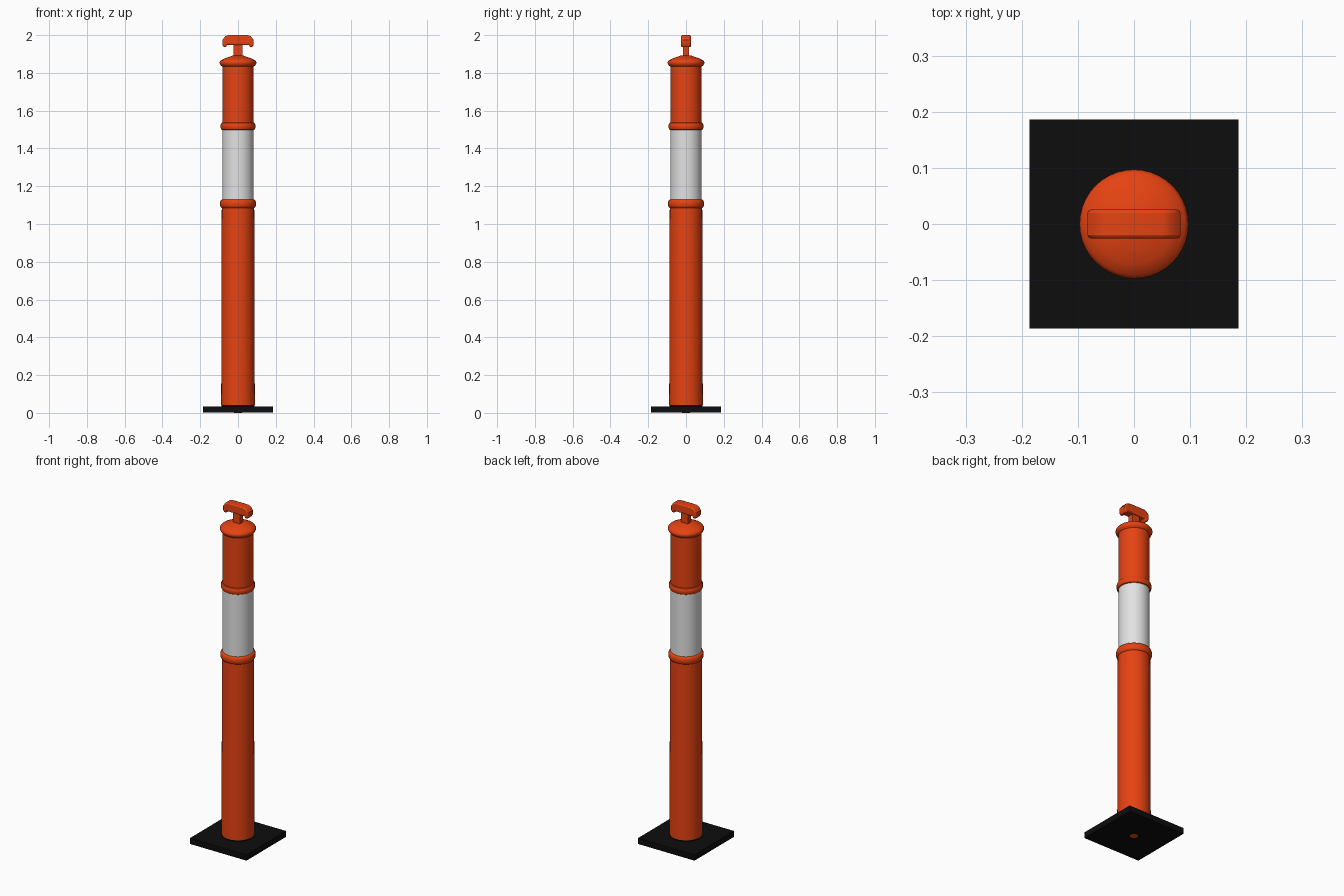
import bpy, bmesh, math

cube = bpy.data.objects.get("Cube")
if cube:
    bpy.data.objects.remove(cube, do_unlink=True)


def material(name, rgb):
    m = bpy.data.materials.new(name)
    m.use_nodes = True
    m.diffuse_color = (*rgb, 1)
    bsdf = next(n for n in m.node_tree.nodes if n.type == 'BSDF_PRINCIPLED')
    bsdf.inputs["Base Color"].default_value = (*rgb, 1)
    return m


ORANGE = material("safety orange", (0.79, 0.055, 0.006))
WHITE = material("reflective white", (0.76, 0.76, 0.76))
BLACK = material("black rubber", (0.004, 0.004, 0.004))


def finish(name, bm, mat, smooth=True):
    bmesh.ops.recalc_face_normals(bm, faces=bm.faces)
    mesh = bpy.data.meshes.new(name)
    bm.to_mesh(mesh)
    bm.free()
    mesh.materials.append(mat)
    ob = bpy.data.objects.new(name, mesh)
    bpy.context.collection.objects.link(ob)
    if smooth:
        bpy.ops.object.select_all(action='DESELECT')
        ob.select_set(True)
        bpy.context.view_layer.objects.active = ob
        bpy.ops.object.shade_smooth_by_angle(angle=math.radians(35))
    return ob


def lathe(name, profile, mat, sides=40):
    """Spin (radius, height) points into a closed solid."""
    bm = bmesh.new()
    rings = [[bm.verts.new((r * math.cos(math.tau * i / sides),
                            r * math.sin(math.tau * i / sides), z))
              for i in range(sides)] for r, z in profile]
    for a, b in zip(rings, rings[1:]):
        for i in range(sides):
            j = (i + 1) % sides
            bm.faces.new((a[i], a[j], b[j], b[i]))
    bm.faces.new(rings[0])
    bm.faces.new(rings[-1])
    return finish(name, bm, mat)


def box(name, size, z, mat):
    bm = bmesh.new()
    bmesh.ops.create_cube(bm, size=1)
    for v in bm.verts:
        v.co = (v.co.x * size[0], v.co.y * size[1], v.co.z * size[2] + z)
    return finish(name, bm, mat, False)


def bulge(radius, z, depth, half):
    """Rounded bead points around a given height."""
    return [(radius + depth * math.cos(a), z + half * math.sin(a))
            for a in (math.radians(d) for d in range(-90, 91, 30))]


# Square rubber base, collar and the post plug under it
box("base", (0.372, 0.372, 0.034), 0.018, BLACK)
lathe("base_collar", [(0.087, 0.03), (0.087, 0.045)], BLACK)
lathe("base_plug", [(0.022, 0), (0.022, 0.01)], ORANGE, 16)

# Post tubes with their rounded beads
lathe("lower_post", [(0.089, 0.042)] + bulge(0.086, 1.107, 0.0095, 0.022), ORANGE)
lathe("reflective_band", [(0.083, 1.12), (0.083, 1.505)], WHITE)
lathe("upper_post", bulge(0.083, 1.517, 0.0095, 0.02) + [(0.083, 1.85)], ORANGE)

# Domed cap
lathe("cap", [(0.083, 1.833), (0.092, 1.84), (0.097, 1.85), (0.097, 1.858),
              (0.091, 1.867), (0.07, 1.877), (0.03, 1.891)], ORANGE)

# Handle stem
box("handle_stem", (0.046, 0.032, 0.085), 1.918, ORANGE)

# T handle with hooked ends: mirrored outline, extruded and softened
half = [(0.05, 2.0), (0.068, 1.994), (0.083, 1.974), (0.083, 1.95),
        (0.076, 1.938), (0.062, 1.935), (0.06, 1.948)]
outline = half + [(-x, z) for x, z in reversed(half)]
bm = bmesh.new()
face = bm.faces.new([bm.verts.new((x, -0.026, z)) for x, z in outline])
ext = bmesh.ops.extrude_face_region(bm, geom=[face])
bmesh.ops.translate(bm, vec=(0, 0.052, 0),
                    verts=[g for g in ext["geom"] if isinstance(g, bmesh.types.BMVert)])
handle = finish("handle", bm, ORANGE)
bevel = handle.modifiers.new("soft edges", 'BEVEL')
bevel.width = 0.008
bevel.segments = 2
bevel.limit_method = 'ANGLE'
bevel.angle_limit = math.radians(60)
